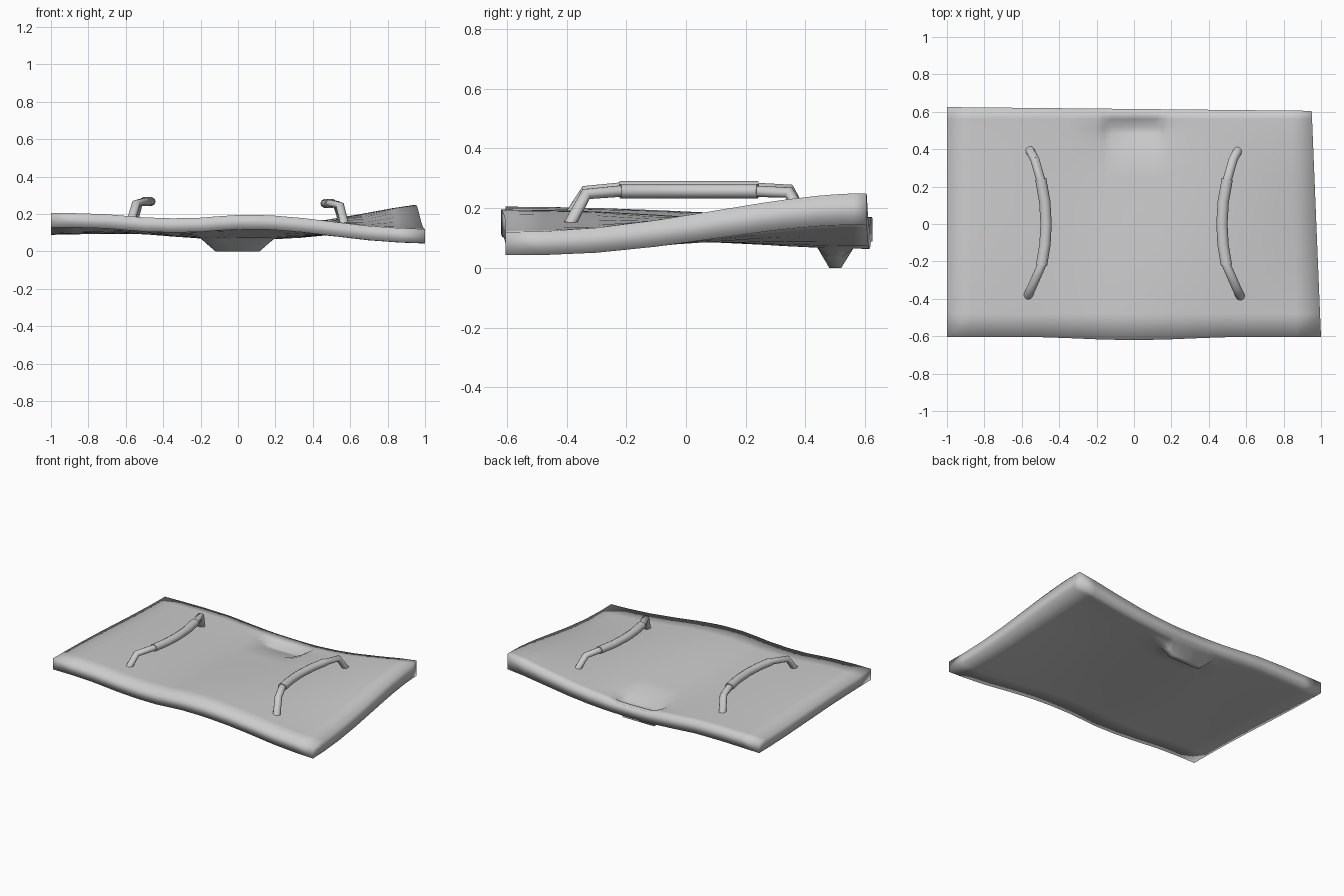
import bpy, bmesh, math
from mathutils import Vector

cube = bpy.data.objects.get("Cube")
if cube:
    bpy.data.objects.remove(cube)

grey = bpy.data.materials.new("plain_grey")
grey.use_nodes = True
grey.diffuse_color = (0.6, 0.6, 0.6, 1)
grey.node_tree.nodes["Principled BSDF"].inputs["Base Color"].default_value = (0.6, 0.6, 0.6, 1)


def finish(bm, name):
    bmesh.ops.recalc_face_normals(bm, faces=bm.faces)
    for f in bm.faces:
        f.smooth = True
    mesh = bpy.data.meshes.new(name)
    bm.to_mesh(mesh)
    bm.free()
    mesh.materials.append(grey)
    obj = bpy.data.objects.new(name, mesh)
    bpy.context.collection.objects.link(obj)
    return obj


def curve_at(values, x):
    """Catmull-Rom through evenly spaced values over x = -1..1."""
    n = len(values) - 1
    s = (x + 1) / 2 * n
    i = min(int(s), n - 1)
    t = s - i
    a, b, c, d = (values[max(0, min(n, i + k))] for k in (-1, 0, 1, 2))
    return b + t * ((c - a) / 2 + t * ((a - 2.5 * b + 2 * c - d / 2) + t * (1.5 * (b - c) + (d - a) / 2)))


def ramp(v, a, b):
    return max(0.0, min(1.0, (v - a) / (b - a)))


# Warped slab: top height blends from the front edge wave to the back edge wave
FRONT = (.205, .202, .182, .178, .195, .188, .16, .132, .12)
BACK = (.165, .17, .168, .148, .14, .145, .17, .21, .25)


def surface(x, y, top):
    t = ramp(y, -.61, .61)
    blend = t ** 1.15
    blend = blend * blend * (3 - 2 * blend)
    z = curve_at(FRONT, x) * (1 - blend) + curve_at(BACK, x) * blend
    across = 1 - ramp(abs(x), .12, .2)
    if top:
        # scooped finger recess
        return z - .05 * across * ramp(y, .33, .52) * (1 - ramp(y, .53, .57))
    z -= .076 + .03 * t * max(0, x) ** 2
    # foot below the recess
    foot = across * ramp(y, .44, .48) * (1 - ramp(y, .52, .56))
    return z * (1 - foot)


half = (.12, .16, .2, .35, .5, .7, .87, 1)
xs = [-v for v in reversed(half)] + [0] + list(half)
ys = (-.61, -.48, -.3, -.1, .1, .25, .33, .44, .48, .52, .56, .61)

bm = bmesh.new()
layers = []
for top in (True, False):
    grid = []
    for x in xs:
        row = []
        for y in ys:
            py = y
            if y == ys[0]:
                py = -.605 - .015 * max(0, math.cos(x * math.pi / .9)) * (abs(x) < .45)
            elif y == ys[-1]:
                py = .615 - .01 * x
            px = x - max(0, x) * .025 * (1 + y / .61)
            row.append(bm.verts.new((px, py, surface(x, y, top))))
        grid.append(row)
    for i in range(len(xs) - 1):
        for j in range(len(ys) - 1):
            bm.faces.new((grid[i][j], grid[i + 1][j], grid[i + 1][j + 1], grid[i][j + 1]))
    layers.append(grid)


def rim(g):
    return ([r[0] for r in g] + g[-1][1:] + [r[-1] for r in reversed(g[:-1])]
            + list(reversed(g[0][1:-1])))


upper, lower = rim(layers[0]), rim(layers[1])
for k in range(len(upper)):
    n = (k + 1) % len(upper)
    bm.faces.new((upper[k], upper[n], lower[n], lower[k]))
finish(bm, "slab")


# Tubes with mitred rings, used for the handle bars and grips
def tube(name, points, width, height, sides=10):
    pts = [Vector(p) for p in points]
    bm = bmesh.new()
    rings = []
    for i, p in enumerate(pts):
        tangent = (pts[min(i + 1, len(pts) - 1)] - pts[max(i - 1, 0)]).normalized()
        side = tangent.cross(Vector((0, 0, 1))).normalized()
        up = side.cross(tangent)
        rings.append([bm.verts.new(p + side * math.cos(a) * width + up * math.sin(a) * height)
                      for a in (2 * math.pi * k / sides for k in range(sides))])
    for a, b in zip(rings, rings[1:]):
        for k in range(sides):
            n = (k + 1) % sides
            bm.faces.new((a[k], a[n], b[n], b[k]))
    bm.faces.new(rings[0])
    bm.faces.new(rings[-1])
    obj = finish(bm, name)
    bpy.ops.object.select_all(action='DESELECT')
    obj.select_set(True)
    bpy.context.view_layer.objects.active = obj
    bpy.ops.object.shade_smooth_by_angle(angle=math.radians(50))


def handle(label, side, front_z, bar_z, back_z):
    def bow(y):
        return side * (.47 + .5 * y * y)
    bar = [(side * .57, -.39, front_z), (side * .545, -.335, bar_z - .01)]
    bar += [(bow(y), y, bar_z) for y in (-.22, 0, .22)]
    bar += [(side * .53, .345, bar_z - .005), (side * .56, .4, back_z)]
    tube(label + "_handle_bar", bar, .024, .02)
    grip = [(bow(y), y, bar_z) for y in (-.22, -.11, 0, .12, .24)]
    tube(label + "_handle_grip", grip, .03, .025)


handle("left", 1, .145, .257, .16)
handle("right", -1, .17, .267, .155)
